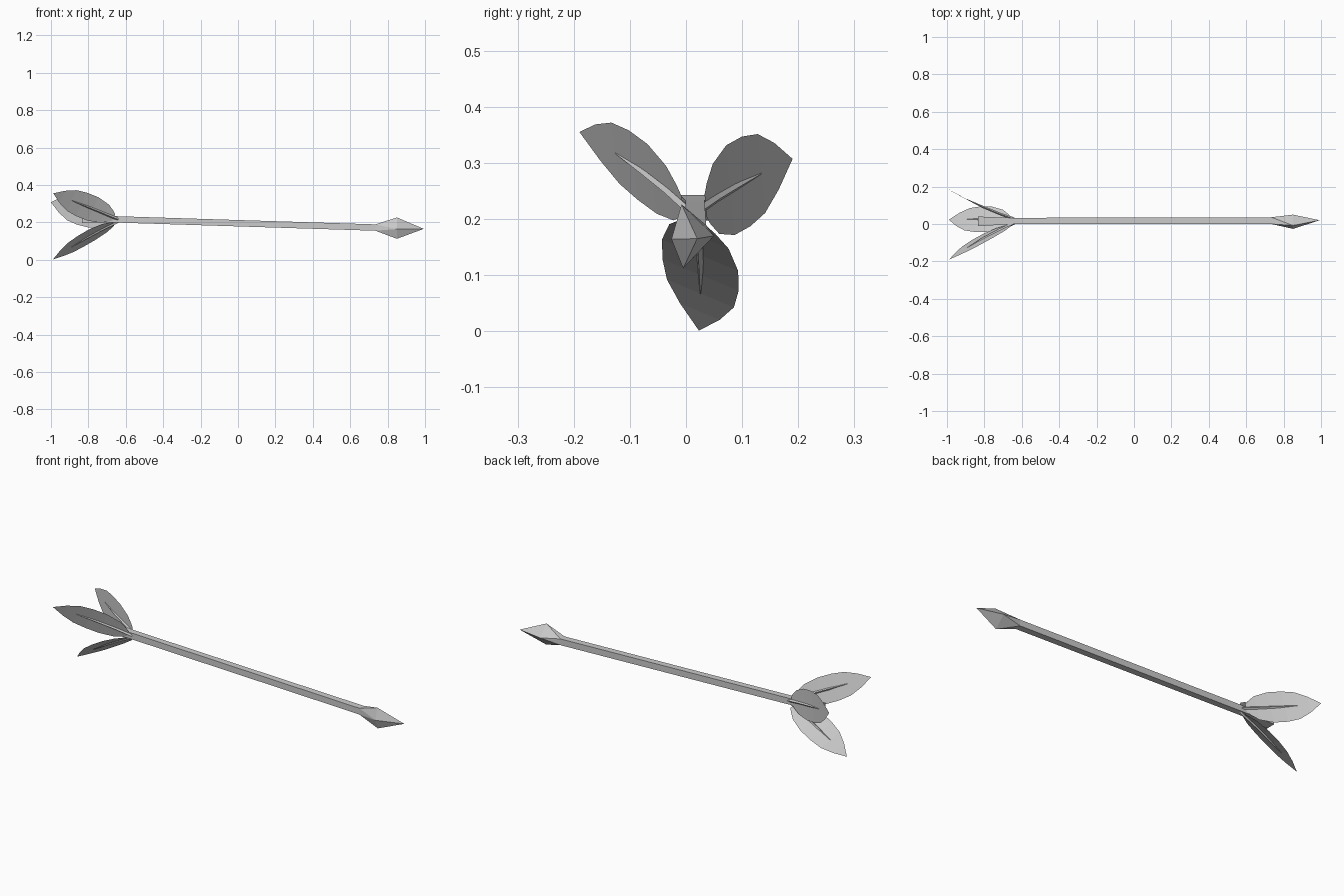
import bpy, bmesh
from mathutils import Vector as V

if "Cube" in bpy.data.objects:
    bpy.data.objects.remove(bpy.data.objects["Cube"])


def finish(name, bm):
    bmesh.ops.recalc_face_normals(bm, faces=bm.faces)
    me = bpy.data.meshes.new(name)
    bm.to_mesh(me)
    bm.free()
    ob = bpy.data.objects.new(name, me)
    bpy.context.collection.objects.link(ob)
    return ob


def square(c, hy, hz):
    """Four corners of a rectangle facing along x."""
    return [V(c) + V((0, a * hy, b * hz)) for a, b in ((-1, -1), (1, -1), (1, 1), (-1, 1))]


def loft(name, rings):
    """Closed tube through four-sided rings."""
    bm = bmesh.new()
    rows = [[bm.verts.new(p) for p in r] for r in rings]
    n = len(rows[0])
    for a, b in zip(rows, rows[1:]):
        for i in range(n):
            j = (i + 1) % n
            bm.faces.new((a[i], a[j], b[j], b[i]))
    bm.faces.new(rows[0])
    bm.faces.new(rows[-1])
    return finish(name, bm)


# Shaft, sloping gently down to the head
rear = (-0.66, 0.016, 0.216)
front = (0.735, 0.018, 0.172)
shaft_front = square(front, 0.018, 0.017)
loft("shaft", [square(rear, 0.017, 0.017), shaft_front])

# Flared nock behind the shaft
loft("nock", [square(rear, 0.017, 0.017), square((-0.835, 0.014, 0.22), 0.026, 0.023)])

# Faceted arrow head
bm = bmesh.new()
ring = [(0.85, -0.026, 0.164), (0.85, -0.005, 0.112), (0.85, 0.05, 0.17), (0.85, -0.008, 0.226)]
for p in shaft_front + ring + [(0.993, 0.02, 0.165)]:
    bm.verts.new(p)
bmesh.ops.convex_hull(bm, input=bm.verts)
finish("arrow_head", bm)

# Leaf outline: position along the feather, relative half width
LEAF = [(0.04, 0.25), (0.08, 0.45), (0.18, 0.78), (0.36, 1.0), (0.54, 1.0), (0.7, 0.88), (0.85, 0.52)]


def feather(label, base, tip, width):
    base, tip, width = V(base), V(tip), V(width)
    axis = tip - base
    width = width - axis * (width.dot(axis) / axis.length_squared)
    # Bow towards the arrow's centre line
    normal = axis.cross(width).normalized()
    if normal.dot(V((0, tip.y - 0.016, tip.z - 0.22))) > 0:
        normal = -normal

    def spine(t):
        return base + axis * t + normal * (0.04 * t * (1 - t))

    # Vane: a strip either side of the spine, closed at the tip
    bm = bmesh.new()
    rows = [[bm.verts.new(spine(t) + width * (w * s)) for s in (-1, 0, 1)] for t, w in LEAF]
    end = bm.verts.new(tip)
    for a, b in zip(rows, rows[1:]):
        for i in (0, 1):
            bm.faces.new((a[i], a[i + 1], b[i + 1], b[i]))
    for i in (0, 1):
        bm.faces.new((rows[-1][i], rows[-1][i + 1], end))
    finish("feather_" + label, bm)

    # Tapered quill along the spine
    u = width.normalized()
    rings = []
    for t, r in ((-0.02, 0.008), (0.2, 0.007), (0.45, 0.006), (0.7, 0.001)):
        c = spine(t)
        rings.append([c + u * r, c + normal * r, c - u * r, c - normal * r])
    loft("quill_" + label, rings)


feather("near", (-0.65, 0.0, 0.22), (-0.988, -0.19, 0.355), (0, -0.025, 0.074))
feather("far", (-0.65, 0.03, 0.22), (-1.0, 0.19, 0.307), (0, 0, 0.084))
feather("lower", (-0.65, 0.02, 0.2), (-0.99, 0.023, 0.001), (0, 0.068, -0.038))
